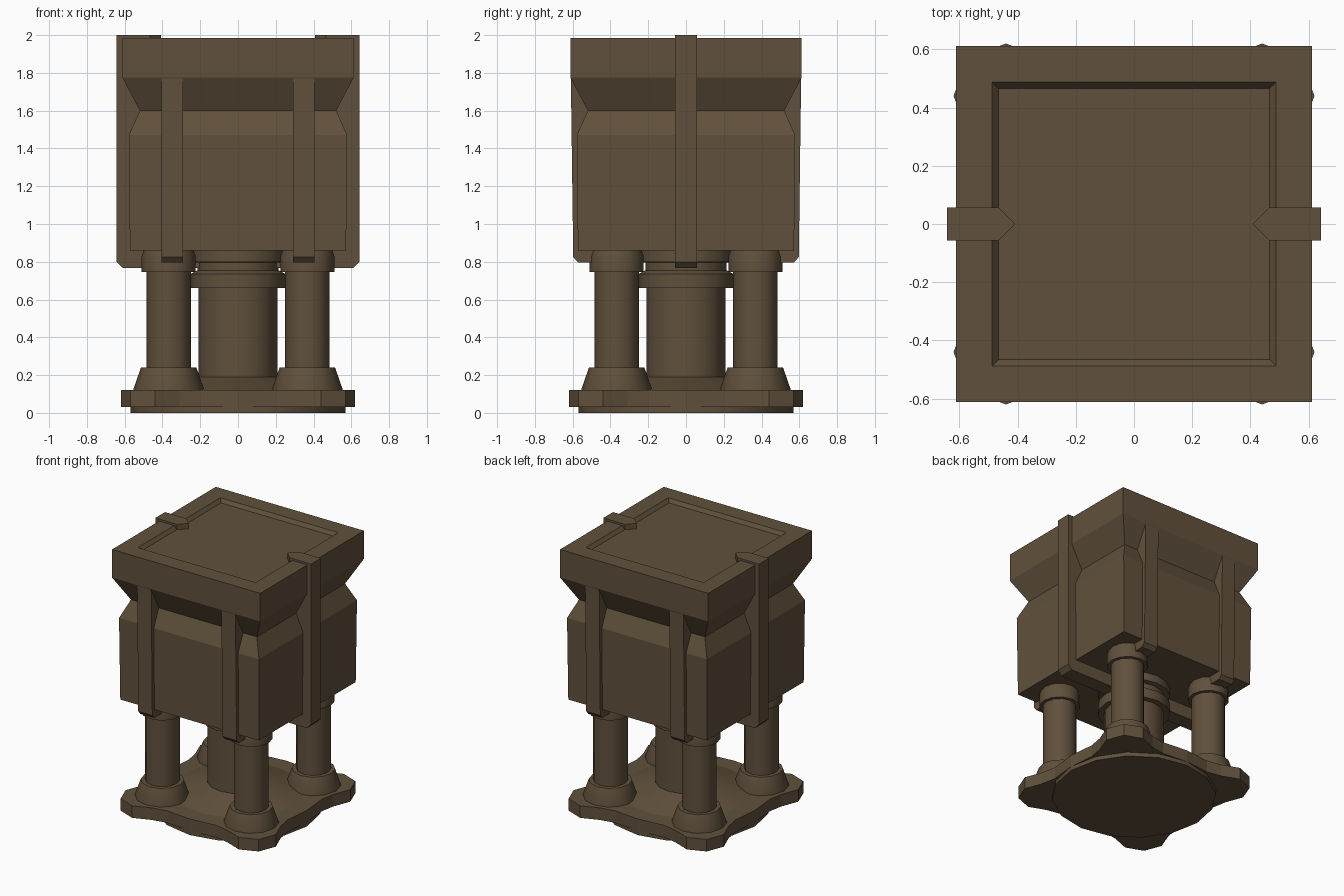
import bpy, bmesh, math

if "Cube" in bpy.data.objects:
    bpy.data.objects.remove(bpy.data.objects["Cube"])

mat = bpy.data.materials.new("dark bronze brown")
mat.diffuse_color = (0.118, 0.081, 0.045, 1)
mat.use_nodes = True
mat.node_tree.nodes["Principled BSDF"].inputs["Base Color"].default_value = mat.diffuse_color


def finish(bm, name, smooth=False):
    bmesh.ops.recalc_face_normals(bm, faces=bm.faces)
    me = bpy.data.meshes.new(name)
    bm.to_mesh(me)
    bm.free()
    ob = bpy.data.objects.new(name, me)
    bpy.context.collection.objects.link(ob)
    me.materials.append(mat)
    if smooth:
        bpy.ops.object.select_all(action='DESELECT')
        ob.select_set(True)
        bpy.context.view_layer.objects.active = ob
        bpy.ops.object.shade_smooth_by_angle(angle=math.radians(35))
    return ob


def loft(name, rings, smooth=False):
    """Skin a list of equal-length 3D rings and cap both ends."""
    bm = bmesh.new()
    vr = [[bm.verts.new(p) for p in r] for r in rings]
    n = len(vr[0])
    for a, b in zip(vr, vr[1:]):
        for i in range(n):
            j = (i + 1) % n
            bm.faces.new((a[i], a[j], b[j], b[i]))
    bm.faces.new(vr[0])
    bm.faces.new(vr[-1])
    return finish(bm, name, smooth)


def square(h, z):
    return [(-h, -h, z), (h, -h, z), (h, h, z), (-h, h, z)]


def lathe(name, profile, cx=0, cy=0, n=12):
    rings = []
    for r, z in profile:
        rings.append([(cx + r * math.cos(2 * math.pi * i / n),
                       cy + r * math.sin(2 * math.pi * i / n), z) for i in range(n)])
    return loft(name, rings, True)


def strap(name, profile, offset, half, place):
    """Extrude an (outward, z) profile sideways and place it on a side."""
    rings = [[place(o, offset + s * half, z) for o, z in profile] for s in (-1, 1)]
    return loft(name, rings)


# Head block with flared rim and recessed top panel
loft("head_block", [square(h, z) for h, z in (
    (0.572, 0.86), (0.578, 1.47), (0.52, 1.60), (0.612, 1.775),
    (0.612, 1.985), (0.487, 1.985), (0.466, 1.96))])

# Broad straps on left and right, wrapping under the block
side_profile = [(0.47, 1.90), (0.47, 2.0), (0.643, 2.0), (0.643, 0.80), (0.61, 0.766),
                (0.15, 0.766), (0.15, 0.88), (0.50, 0.88)]
for s, side in ((-1, "left"), (1, "right")):
    strap(side + "_strap", side_profile, 0, 0.057, lambda o, t, z, s=s: (s * o, t, z))
    # Pointed clasp lying on the top
    outline = [(0.60, -0.057), (0.60, 0.057), (0.465, 0.057), (0.408, 0), (0.465, -0.057)]
    loft(side + "_strap_tip", [[(s * x, y, z) for x, y in outline] for z in (1.94, 2.0)])

# Pairs of narrow straps on front and back
face_profile = [(0.50, 1.80), (0.610, 1.80), (0.597, 0.825), (0.572, 0.797),
                (0.36, 0.797), (0.36, 0.88), (0.50, 0.88)]
for s, side in ((-1, "front"), (1, "back")):
    for t in (-1, 1):
        strap(f"{side}_strap_{'left' if t < 0 else 'right'}", face_profile, t * 0.348, 0.058,
              lambda o, t, z, s=s: (t, s * o, z))

# Four legs with flared feet and top collars
for sx in (-1, 1):
    for sy in (-1, 1):
        lathe(f"{'front' if sy < 0 else 'back'}_leg_{'left' if sx < 0 else 'right'}",
              [(0.187, 0.10), (0.187, 0.125), (0.147, 0.24), (0.118, 0.24), (0.118, 0.745),
               (0.143, 0.745), (0.143, 0.83), (0.125, 0.88)],
              sx * 0.367, sy * 0.367)

# Central column with stepped collar and sloping foot
lathe("central_column", [(0.45, 0.10), (0.45, 0.12), (0.21, 0.19), (0.21, 0.66), (0.252, 0.66),
                         (0.252, 0.735), (0.215, 0.755), (0.215, 0.795), (0.25, 0.80),
                         (0.25, 0.88)], n=16)

# Lobed base plate, one quarter outline turned four times
quarter = [(0.57, 0), (0.55, 0.2), (0.57, 0.31), (0.62, 0.44),
           (0.57, 0.57), (0.44, 0.62), (0.31, 0.57), (0.2, 0.55)]
outline = []
for k in range(4):
    c, s = [(1, 0), (0, 1), (-1, 0), (0, -1)][k]
    outline += [(x * c - y * s, x * s + y * c) for x, y in quarter]
loft("base_plate", [[(x, y, z) for x, y in outline] for z in (0.03, 0.12)])

# Thin round pad under the plate
lathe("base_pad", [(0.57, 0.0), (0.57, 0.04)], n=16)
